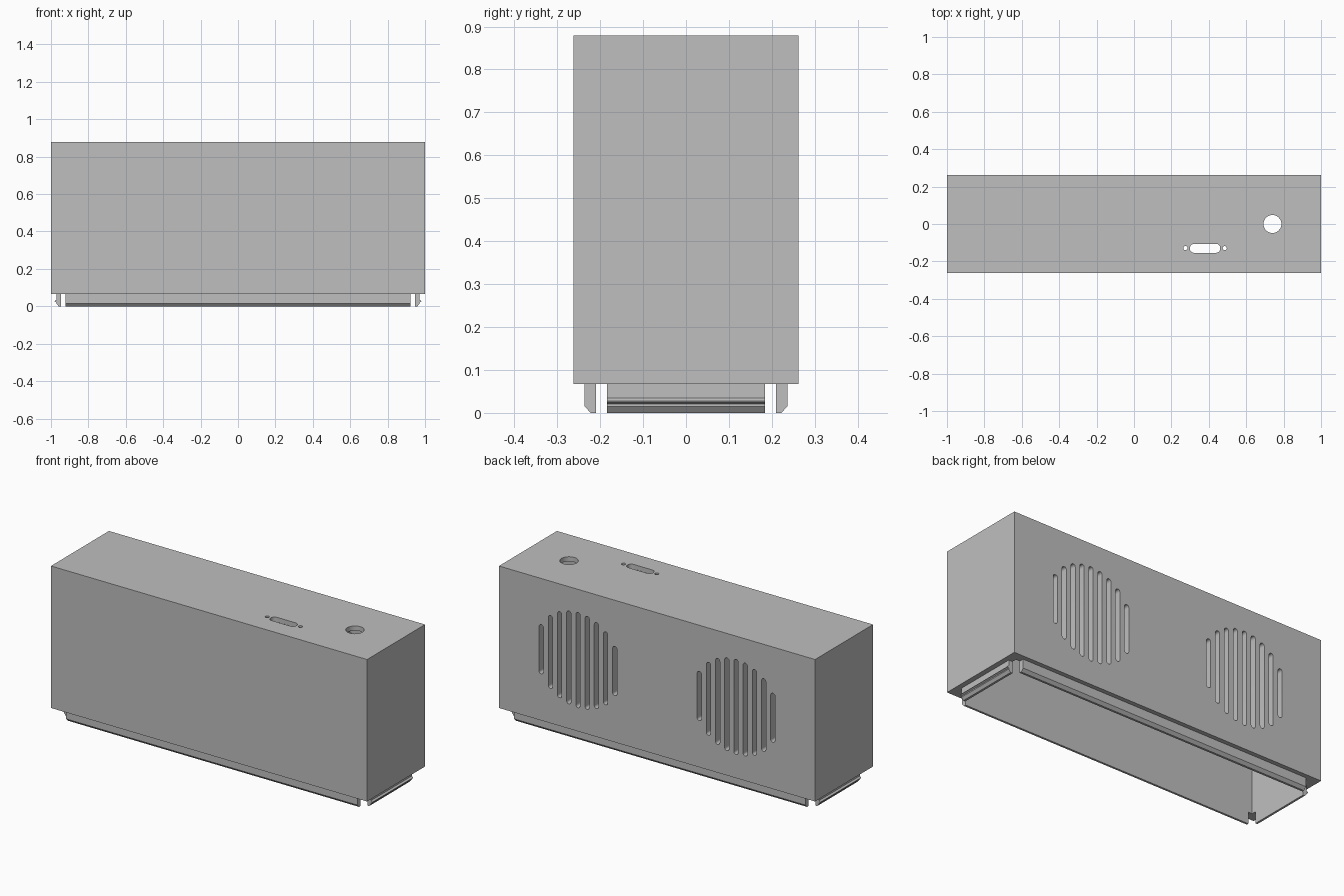
import bpy, bmesh, math
from mathutils import Vector

if "Cube" in bpy.data.objects:
    bpy.data.objects.remove(bpy.data.objects["Cube"])

grey = bpy.data.materials.new("light grey plastic")
grey.diffuse_color = (0.52, 0.52, 0.52, 1)
grey.use_nodes = True
grey.node_tree.nodes["Principled BSDF"].inputs["Base Color"].default_value = grey.diffuse_color

X, Y, Z0, Z1 = 1.0, 0.262, 0.067, 0.879     # outer casing
IX, IY, IZ = 0.947, 0.21, 0.852             # inner cavity


def add_prism(bm, points, offset):
    """Extrude a closed loop of 3D points along an offset."""
    face = bm.faces.new([bm.verts.new(p) for p in points])
    ext = bmesh.ops.extrude_face_region(bm, geom=[face])
    verts = [g for g in ext["geom"] if isinstance(g, bmesh.types.BMVert)]
    bmesh.ops.translate(bm, verts=verts, vec=Vector(offset))


def make_object(name, bm):
    bmesh.ops.recalc_face_normals(bm, faces=bm.faces[:])
    mesh = bpy.data.meshes.new(name)
    bm.to_mesh(mesh)
    bm.free()
    mesh.materials.append(grey)
    obj = bpy.data.objects.new(name, mesh)
    bpy.context.collection.objects.link(obj)
    return obj


def box(name, hx, hy, z0, z1):
    bm = bmesh.new()
    add_prism(bm, [(-hx, -hy, z0), (hx, -hy, z0), (hx, hy, z0), (-hx, hy, z0)],
              (0, 0, z1 - z0))
    return make_object(name, bm)


def stadium(half_u, half_v, r, n=12):
    """Rounded outline; half_u == half_v == r gives a circle."""
    pts = []
    for i, (su, sv) in enumerate([(1, 1), (-1, 1), (-1, -1), (1, -1)]):
        for k in range(n + 1):
            a = math.pi / 2 * (i + k / n)
            p = (su * (half_u - r) + r * math.cos(a), sv * (half_v - r) + r * math.sin(a))
            if not pts or math.dist(p, pts[-1]) > 1e-5:
                pts.append(p)
    if math.dist(pts[0], pts[-1]) < 1e-5:
        pts.pop()
    return pts


def cut(target, cutter):
    mod = target.modifiers.new("cut", 'BOOLEAN')
    mod.operation = 'DIFFERENCE'
    mod.solver = 'EXACT'
    mod.object = cutter
    bpy.ops.object.select_all(action='DESELECT')
    bpy.context.view_layer.objects.active = target
    target.select_set(True)
    bpy.ops.object.modifier_apply(modifier=mod.name)
    bpy.data.objects.remove(cutter)


# Casing: hollow box, open underneath
casing = box("casing", X, Y, Z0, Z1)
cut(casing, box("cavity_cutter", IX, IY, Z0 - 0.1, IZ))

# Speaker grilles in the back, connector and knob holes in the top
bm = bmesh.new()
R, PITCH, W = 0.272, 0.0582, 0.0135
for cx in (-0.5, 0.5):
    for i in range(-4, 5):
        half = math.sqrt(R * R - (i * PITCH) ** 2)
        add_prism(bm, [(cx + i * PITCH + u, IY - 0.02, 0.474 + v)
                       for u, v in stadium(W, half, W, 4)], (0, 0.1, 0))
for cx, cy, hu, hv, r in [(0.74, 0, 0.048, 0.048, 0.048),
                          (0.38, -0.13, 0.081, 0.024, 0.022),
                          (0.275, -0.129, 0.011, 0.011, 0.011),
                          (0.485, -0.129, 0.011, 0.011, 0.011)]:
    add_prism(bm, [(cx + u, cy + v, IZ - 0.02) for u, v in stadium(hu, hv, r, 8)],
              (0, 0, 0.1))
cut(casing, make_object("hole_cutter", bm))
bpy.ops.object.shade_smooth_by_angle(angle=math.radians(30))

# Locating lips along the front and back, chamfered at the bottom
long_profile = [(IY, Z0), (IY, 0), (0.222, 0), (0.237, 0.016), (0.237, Z0)]
for name, s in (("front_lip", -1), ("back_lip", 1)):
    bm = bmesh.new()
    add_prism(bm, [(-0.922, s * y, z) for y, z in long_profile], (1.844, 0, 0))
    make_object(name, bm)

# Snap lips on the ends, with a small outward ridge
end_profile = [(IX, Z0), (IX, 0), (0.959, 0), (0.971, 0.015), (0.971, 0.021),
               (0.98, 0.025), (0.98, 0.028), (0.971, 0.035), (0.971, Z0)]
for name, s in (("left_snap_lip", -1), ("right_snap_lip", 1)):
    bm = bmesh.new()
    add_prism(bm, [(s * x, -0.184, z) for x, z in end_profile], (0, 0.368, 0))
    make_object(name, bm)
